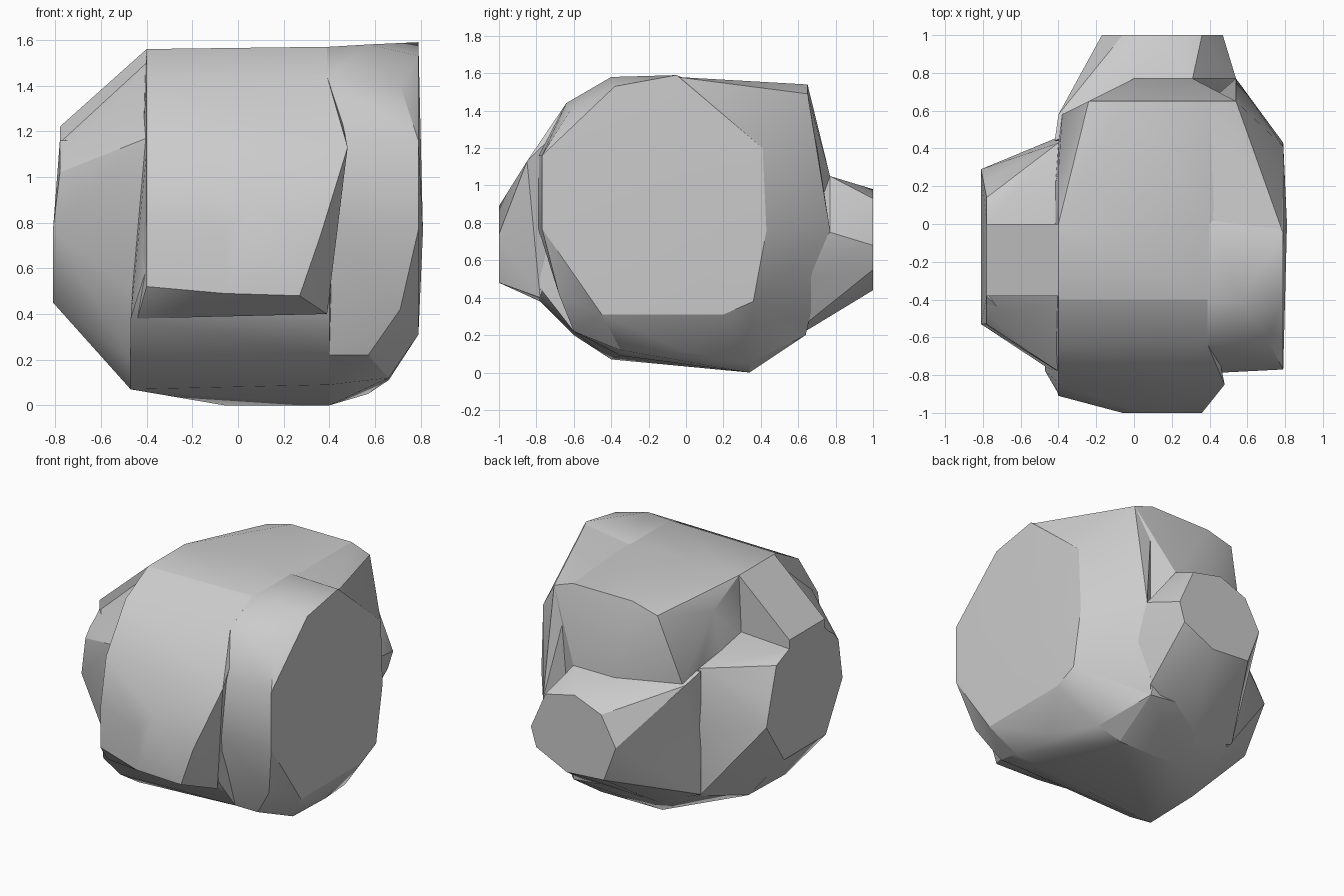
import bpy
import bmesh
from math import radians

default_cube = bpy.data.objects.get("Cube")
if default_cube:
    bpy.data.objects.remove(default_cube, do_unlink=True)

# One plain grey for the whole model
grey = bpy.data.materials.new("stone_grey")
grey.use_nodes = True
colour = (.6, .6, .6, 1)
grey.diffuse_color = colour
grey.node_tree.nodes["Principled BSDF"].inputs["Base Color"].default_value = colour


def section_x(x, outline):
    """Cross-section across the width: outline holds (y, z) pairs."""
    return [(x, y, z) for y, z in outline]


def section_y(y, outline):
    """Cross-section along the depth: outline holds (x, z) pairs."""
    return [(x, y, z) for x, z in outline]


def faceted_part(name, *sections):
    """Wrap a tight faceted skin around the given cross-sections."""
    mesh = bpy.data.meshes.new(name)
    bm = bmesh.new()
    for section in sections:
        for point in section:
            bm.verts.new(point)
    bmesh.ops.convex_hull(bm, input=bm.verts[:])
    loose = [v for v in bm.verts if not v.link_faces]
    bmesh.ops.delete(bm, geom=loose, context="VERTS")
    bmesh.ops.dissolve_limit(bm, angle_limit=radians(1),
                             verts=bm.verts[:], edges=bm.edges[:])
    bmesh.ops.recalc_face_normals(bm, faces=bm.faces[:])
    bm.to_mesh(mesh)
    bm.free()
    mesh.materials.append(grey)
    part = bpy.data.objects.new(name, mesh)
    bpy.context.collection.objects.link(part)
    bpy.ops.object.select_all(action="DESELECT")
    part.select_set(True)
    bpy.context.view_layer.objects.active = part
    bpy.ops.object.shade_smooth_by_angle(angle=radians(30))
    return part


# Middle block with the raised rear edge and the low keel
faceted_part(
    "body_core",
    section_x(-.4, [(0, 1.56), (-.4, 1.56), (-.64, 1.43), (-.84, 1.12),
                    (-.9, .6), (.28, 1.42), (.42, 1.09), (.42, .22)]),
    section_x(-.47, [(-.4, .07), (0, .08), (-.6, .2), (-.78, .38)]),
    section_x(.4, [(-.4, 1.57), (0, 1.57), (-.64, 1.44), (-.79, 1.12),
                   (-.78, .45), (-.6, .22), (-.35, .09), (.34, 0), (.64, .2)]),
    section_x(-.06, [(.34, 0), (.64, .25)]),
    section_y(.65, [(-.24, 1.49), (-.05, 1.54), (.4, 1.54), (.54, 1.49)]),
    section_y(.58, [(-.38, 1.03)]),
    section_y(.77, [(0, 1.05), (.31, 1.05)]),
)

# Broad drum with the big flat side face and chipped rim
faceted_part(
    "side_drum",
    section_x(.79, [(-.77, .77), (-.77, 1.16), (-.38, 1.53), (-.05, 1.59),
                    (.41, 1.2), (.43, .76), (.36, .38), (.2, .31), (-.45, .31)]),
    section_x(.81, [(0, .76)]),
    section_x(.71, [(-.62, 1.4), (-.68, .42)]),
    section_x(.66, [(.27, 1.42), (-.35, .12), (0, .11)]),
    section_x(.57, [(-.4, 1.58), (-.6, .22), (.34, .05)]),
    section_x(.4, [(-.79, .77), (-.79, 1.16), (-.64, 1.44), (-.4, 1.57),
                   (0, 1.57), (.6, .8), (.64, .2), (.34, 0), (-.6, .22), (-.35, .09)]),
)

# Sloping corner that joins the drum, the rear edge and the rear stub
faceted_part(
    "rear_corner",
    section_x(.79, [(.41, 1.2), (.43, .76), (.36, .38), (-.05, 1.58)]),
    section_x(.54, [(.65, 1.49), (.77, .76), (.34, .06)]),
    section_x(.66, [(.27, 1.42)]),
    section_x(.4, [(.64, .2), (.3, .8), (0, 1.56), (.65, 1.54)]),
)

# Tapered stub on the opposite side
faceted_part(
    "side_stub",
    section_x(-.78, [(0, 1.16), (-.38, 1.16), (-.53, 1.02), (.14, 1.1), (.23, .92)]),
    section_x(-.81, [(-.53, .77), (.29, .74), (-.35, .45), (.1, .45)]),
    section_x(-.4, [(0, 1.18), (-.78, 1.17), (.43, 1.09), (.46, .7),
                    (.42, .22), (-.8, .45)]),
    section_x(-.47, [(-.4, .07), (0, .08), (-.6, .2)]),
)

# Raised top panel of the stub and the lower facet beside it
faceted_part(
    "stub_top_panel",
    section_x(-.78, [(0, 1.22), (-.38, 1.22), (0, .9), (-.38, .9)]),
    section_x(-.4, [(0, 1.56), (-.38, 1.56), (0, .9), (-.38, .9)]),
)
faceted_part(
    "stub_side_facet",
    section_x(-.78, [(-.38, 1.15), (-.48, 1.08), (-.53, 1.02), (-.38, .9)]),
    section_x(-.4, [(-.38, 1.5), (-.42, 1.48), (-.78, 1.17), (-.38, .9)]),
)

# Rear stub ending in a flat many-sided cap, flaring into the body
faceted_part(
    "rear_stub",
    section_y(1, [(.36, .93), (.14, .98), (-.06, .9), (-.17, .7), (-.08, .46),
                  (.2, .44), (.43, .55), (.47, .68)]),
    section_y(.77, [(0, 1.05), (.31, 1.05), (.54, .75)]),
    section_y(.58, [(-.4, 1.03), (.4, .25), (.55, .5)]),
    section_y(.44, [(-.42, 1.08), (-.42, .24), (-.1, .1), (.4, .1)]),
)

# Front swelling with the sharp lip and pointed spur
faceted_part(
    "front_bulge",
    section_y(-1, [(-.06, .49), (.27, .48), (.36, .74), (-.06, .77), (.06, .89)]),
    section_y(-.91, [(-.4, .52), (-.4, .8)]),
    section_y(-.85, [(-.4, 1.12), (.48, 1.13)]),
    section_y(-.78, [(.39, .4), (.39, .84), (.39, 1.17), (-.44, .38)]),
    section_y(-.64, [(-.4, 1.43), (.39, 1.44)]),
    section_y(-.4, [(-.4, 1.56), (.39, 1.57)]),
)
